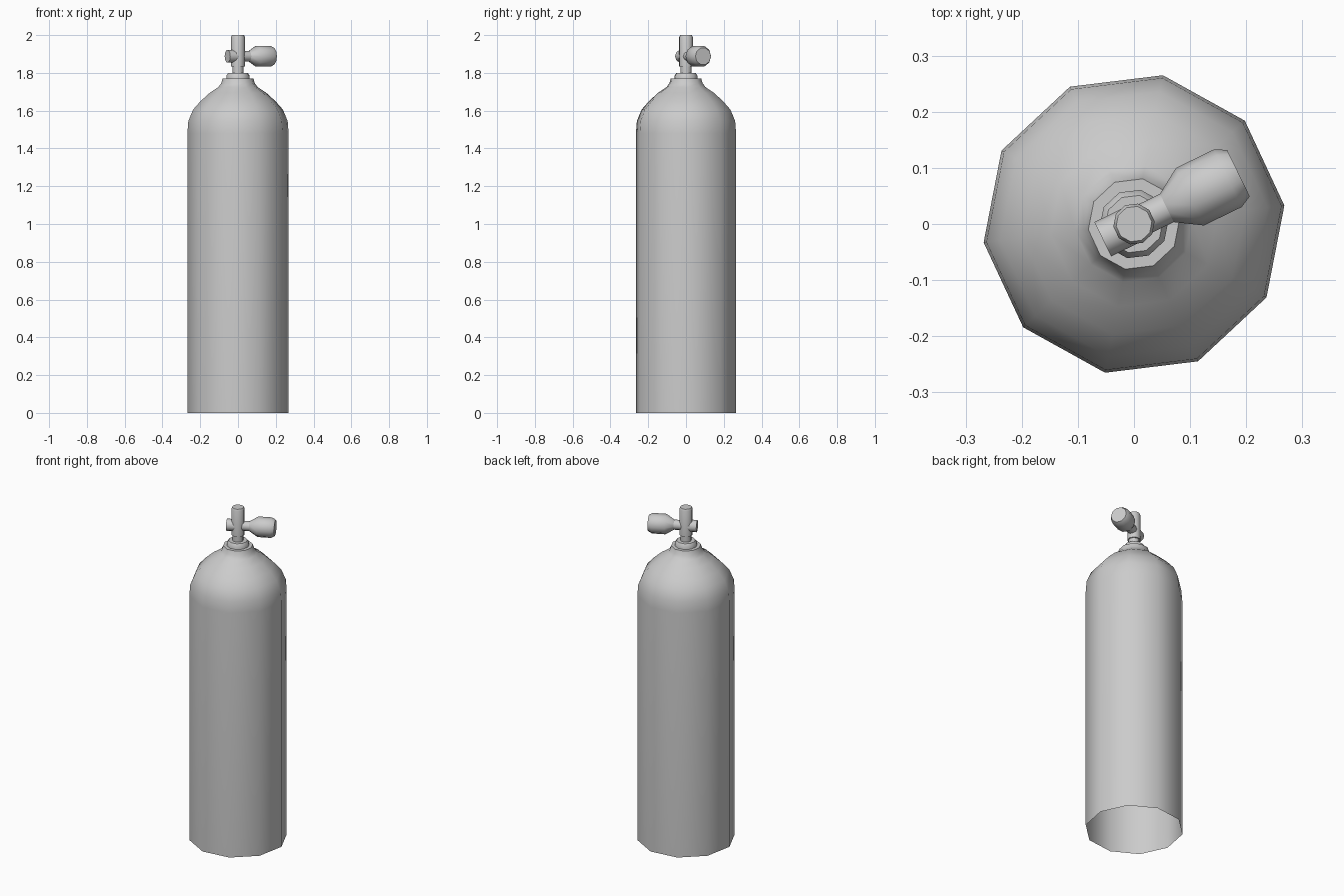
import bpy, bmesh, math
from mathutils import Matrix

cube = bpy.data.objects.get("Cube")
if cube:
    bpy.data.objects.remove(cube)

metal = bpy.data.materials.new("grey_metal")
metal.use_nodes = True
grey = (0.6, 0.6, 0.6, 1)
metal.diffuse_color = grey
metal.node_tree.nodes["Principled BSDF"].inputs["Base Color"].default_value = grey


def lathe(name, profile, sides=10, turn=0, matrix=None, cap_start=True, cap_end=True):
    """Revolve (radius, height) points into a faceted, smooth shaded part."""
    bm = bmesh.new()
    rings = []
    for r, h in profile:
        angles = [math.radians(turn) + math.tau * i / sides for i in range(sides)]
        rings.append([bm.verts.new((r * math.cos(a), r * math.sin(a), h)) for a in angles])
    for low, high in zip(rings, rings[1:]):
        for i in range(sides):
            j = (i + 1) % sides
            bm.faces.new((low[i], low[j], high[j], high[i]))
    if cap_start:
        bm.faces.new(rings[0][::-1])
    if cap_end:
        bm.faces.new(rings[-1])
    mesh = bpy.data.meshes.new(name)
    bm.to_mesh(mesh)
    bm.free()
    mesh.materials.append(metal)
    obj = bpy.data.objects.new(name, mesh)
    bpy.context.collection.objects.link(obj)
    if matrix:
        obj.matrix_world = matrix
    bpy.ops.object.select_all(action='DESELECT')
    obj.select_set(True)
    bpy.context.view_layer.objects.active = obj
    bpy.ops.object.shade_smooth_by_angle(angle=math.radians(50))
    return obj


# Tank shell, open underneath, with domed shoulder and neck
lathe("tank_body", [(0.27, 0), (0.27, 1.48), (0.265, 1.545), (0.24, 1.605), (0.2, 1.65),
                    (0.15, 1.695), (0.105, 1.725), (0.09, 1.745), (0.082, 1.77)],
      turn=7, cap_start=False)

# Stepped collar and thin stem
lathe("neck_collar", [(0.062, 1.76), (0.062, 1.785), (0.052, 1.8)], turn=7)
lathe("valve_stem", [(0.03, 1.79), (0.03, 1.85)], turn=7)

# Upright valve post
lathe("valve_post", [(0.037, 1.835), (0.037, 1.99), (0.032, 2.0)], turn=7)

# Cross arm with outlet at one end and hand wheel at the other
cross = (Matrix.Translation((0, 0, 1.888)) @ Matrix.Rotation(math.radians(26), 4, 'Z')
         @ Matrix.Rotation(math.radians(90), 4, 'Y'))
lathe("valve_outlet", [(0.034, -0.062), (0.034, 0)], turn=18, matrix=cross)
lathe("valve_arm", [(0.028, 0), (0.028, 0.075)], turn=18, matrix=cross)
lathe("hand_wheel", [(0.028, 0.065), (0.057, 0.111), (0.057, 0.186), (0.046, 0.207)],
      turn=18, matrix=cross)
